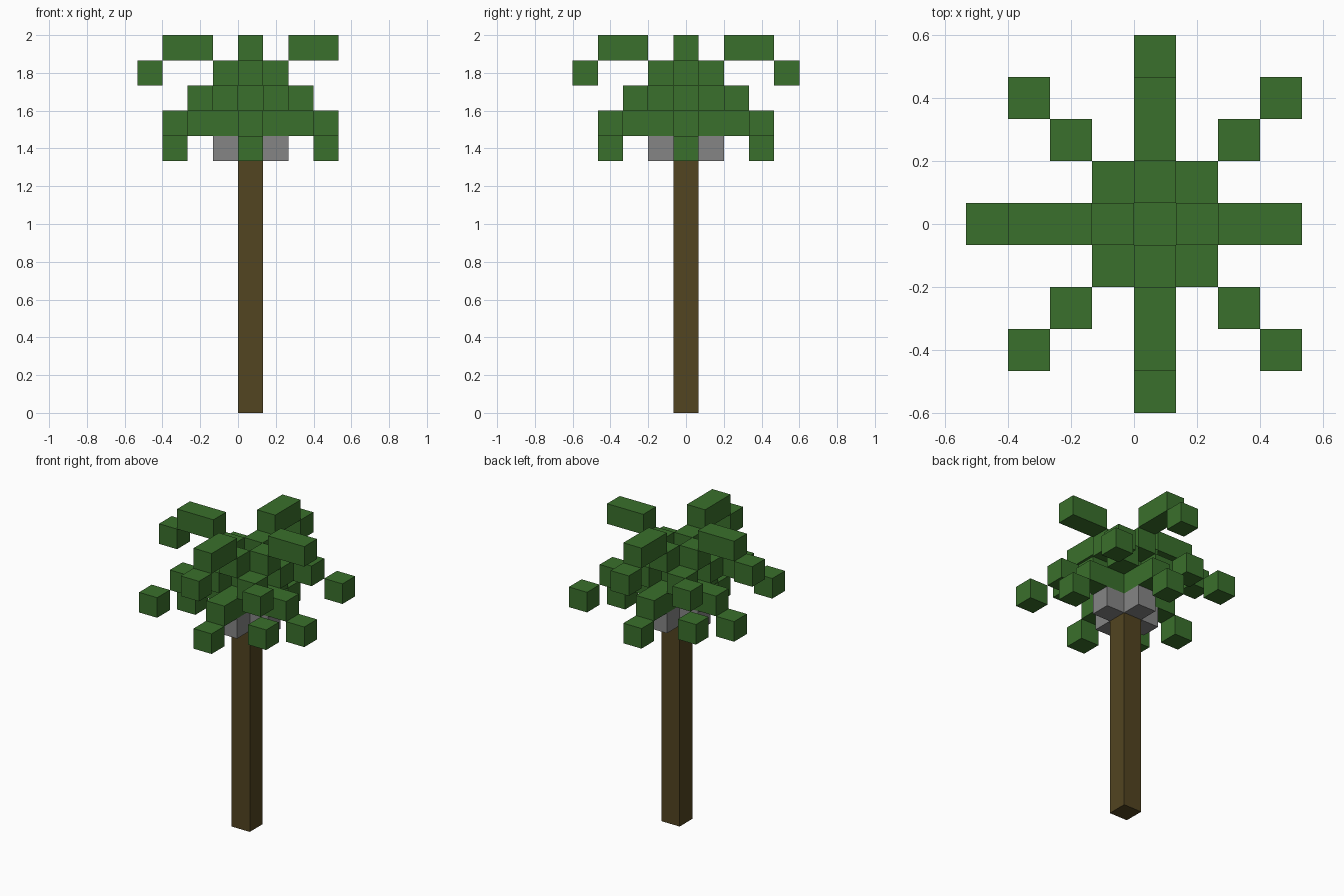
import bpy
import bmesh
from mathutils import Matrix, Vector

cube = bpy.data.objects.get("Cube")
if cube:
    bpy.data.objects.remove(cube, do_unlink=True)

U = 2 / 15                          # one block
CENTRE = Vector((U / 2, 0, 0))      # trunk axis


def material(name, rgb):
    m = bpy.data.materials.new(name)
    m.use_nodes = True
    colour = (*rgb, 1)
    m.diffuse_color = colour
    m.node_tree.nodes["Principled BSDF"].inputs["Base Color"].default_value = colour
    return m


green = material("leaf_green", (0.042, 0.162, 0.025))
brown = material("bark_brown", (0.084, 0.058, 0.015))
gray = material("fruit_gray", (0.235, 0.235, 0.235))


def blocks(name, mat, boxes, turn=0):
    """Boxes given as first and last grid cell, turned in quarter steps about the trunk."""
    bm = bmesh.new()
    for first, last in boxes:
        a, b = Vector(first), Vector(last)
        middle = (a + b) / 2 + Vector((0, 0, 0.5))
        size = b - a + Vector((1, 1, 1))
        bmesh.ops.create_cube(bm, size=1,
                              matrix=Matrix.Translation(middle) @ Matrix.Diagonal((*size, 1)))
    spin = Matrix(((1, 0), (0, 1))).to_3x3()
    quarter = Matrix(((0, -1, 0), (1, 0, 0), (0, 0, 1)))
    for _ in range(turn):
        spin = quarter @ spin
    for v in bm.verts:
        v.co = CENTRE + (spin @ v.co) * U
    mesh = bpy.data.meshes.new(name)
    bm.to_mesh(mesh)
    bm.free()
    mesh.materials.append(mat)
    obj = bpy.data.objects.new(name, mesh)
    bpy.context.collection.objects.link(obj)


# Trunk and the leaf block that caps it
blocks("trunk", brown, [((0, 0, 0), (0, 0, 11))])
blocks("crown_cap", green, [((0, 0, 12), (0, 0, 12))])

for turn, side in enumerate(("left", "back", "right", "front")):
    # Upper frond arches out and dips at the tip; the left one has no tip
    upper = [((1, 0, 13), (1, 0, 13)), ((2, 0, 14), (3, 0, 14))]
    if side != "left":
        upper.append(((4, 0, 13), (4, 0, 13)))
    blocks("upper_frond_" + side, green, upper, turn)

    # Diagonal frond steps outward and down
    blocks("diagonal_frond_" + side, green,
           [((1, 1, 12), (1, 1, 12)), ((2, 2, 12), (2, 2, 12)), ((3, 3, 11), (3, 3, 11))], turn)

    # Lower frond droops below the crown
    blocks("lower_frond_" + side, green,
           [((1, 0, 11), (2, 0, 11)), ((3, 0, 10), (3, 0, 10))], turn)

    # Fruit against the trunk
    blocks("fruit_" + side, gray, [((1, 0, 10), (1, 0, 10))], turn)
